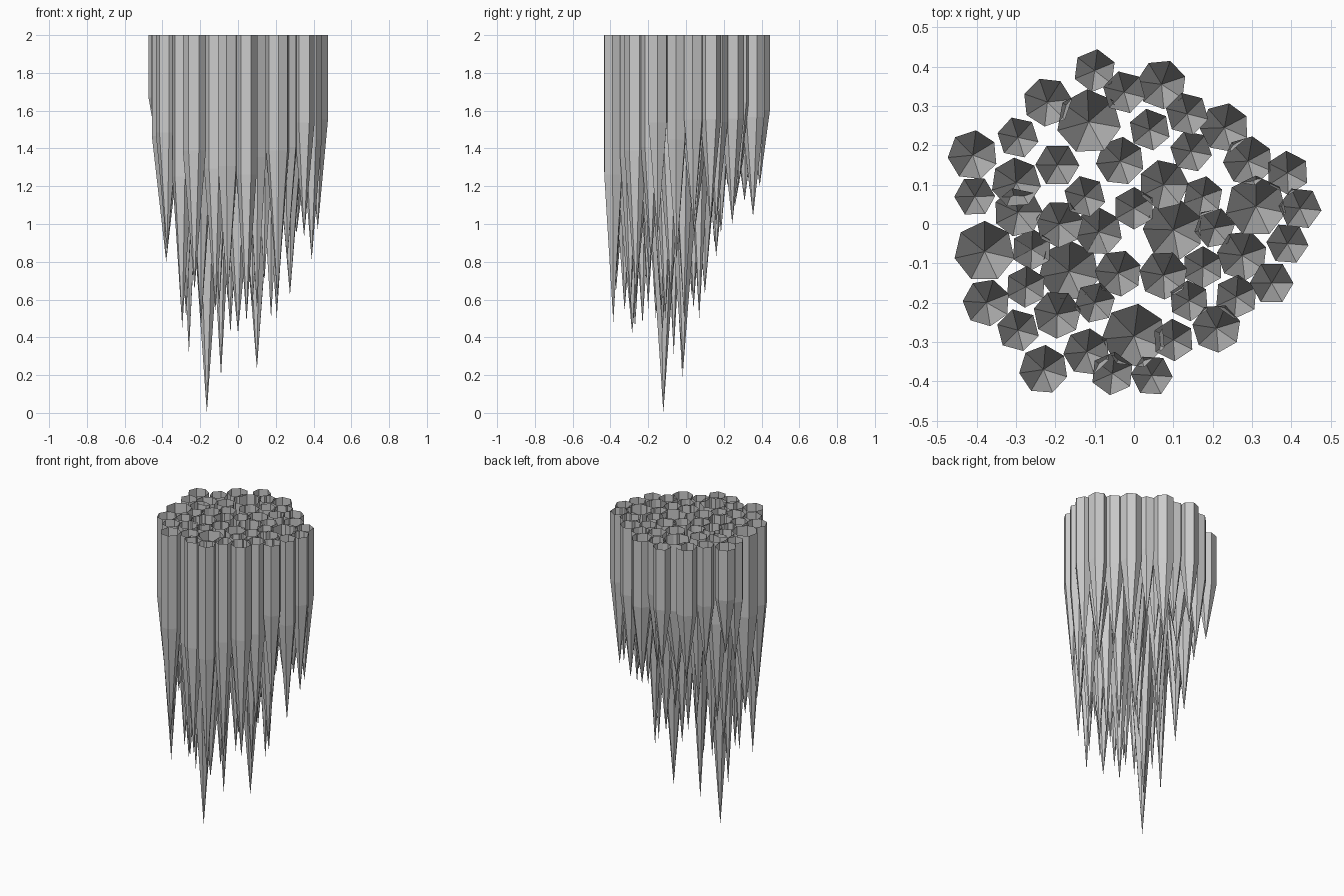
import bpy, bmesh, math, random

random.seed(4)

# Tip positions (x, y, z) of the columns, grouped by thickness
THICK = [(-.165, -.12, 0), (.10, -.015, .23), (0, -.285, .42), (.31, .045, .95),
         (-.38, -.07, .8), (-.115, .26, 1.1)]
MEDIUM = [(.07, .355, 1.04), (-.22, .31, 1.12), (-.41, .175, 1.3), (.23, .245, 1.0),
          (-.035, .16, .83), (-.30, .105, .8), (.075, .10, .63), (.29, .16, 1.0),
          (-.295, .03, .62), (-.09, -.02, .19), (-.04, -.125, .42), (.075, -.13, .55),
          (.275, -.08, .62), (-.375, -.20, .85), (-.195, -.23, .47), (.21, -.265, .6),
          (-.12, -.325, .54), (-.23, -.37, .65), (-.19, 0, .5)]
THIN = [(-.10, .39, 1.2), (-.025, .335, 1.2), (-.295, .22, 1.2), (.04, .24, 1.1),
        (.135, .28, 1.2), (.145, .185, .95), (-.195, .15, .9), (-.405, .07, 1.2),
        (-.125, .07, .7), (.39, .13, 1.0), (.175, .07, .5), (.422, .04, .97),
        (0, .04, .55), (.205, -.01, .5), (.39, -.05, .81), (-.26, -.065, .31),
        (.175, -.11, .5), (.35, -.15, .93), (-.275, -.16, .5), (-.10, -.20, .55),
        (.14, -.195, .7), (.26, -.185, .8), (-.295, -.27, .45), (.10, -.295, .55),
        (-.055, -.38, .6), (.045, -.385, .48)]


def spike(bm, x, y, tip_z, r, sides):
    """Open-topped prism running down into a long pointed tip."""
    turn = random.uniform(0, math.tau)
    shoulder = 2 - (2 - tip_z) * random.uniform(.43, .5)
    rings = []
    for z in (2, shoulder):
        rings.append([bm.verts.new((x + r * math.cos(turn + math.tau * i / sides),
                                    y + r * math.sin(turn + math.tau * i / sides), z))
                      for i in range(sides)])
    tip = bm.verts.new((x, y, tip_z))
    top, low = rings
    for i in range(sides):
        j = (i + 1) % sides
        bm.faces.new((top[i], low[i], low[j], top[j]))
        bm.faces.new((low[i], tip, low[j]))


def spike_group(name, tips, r, sides):
    bm = bmesh.new()
    for x, y, z in tips:
        spike(bm, x, y, z, r * random.uniform(.96, 1.04), sides)
    mesh = bpy.data.meshes.new(name)
    bm.to_mesh(mesh)
    bm.free()
    bpy.context.collection.objects.link(bpy.data.objects.new(name, mesh))


# Hanging stone columns
spike_group("thick_stalactites", THICK, .08, 7)
spike_group("medium_stalactites", MEDIUM, .062, 7)
spike_group("thin_stalactites", THIN, .054, 6)
